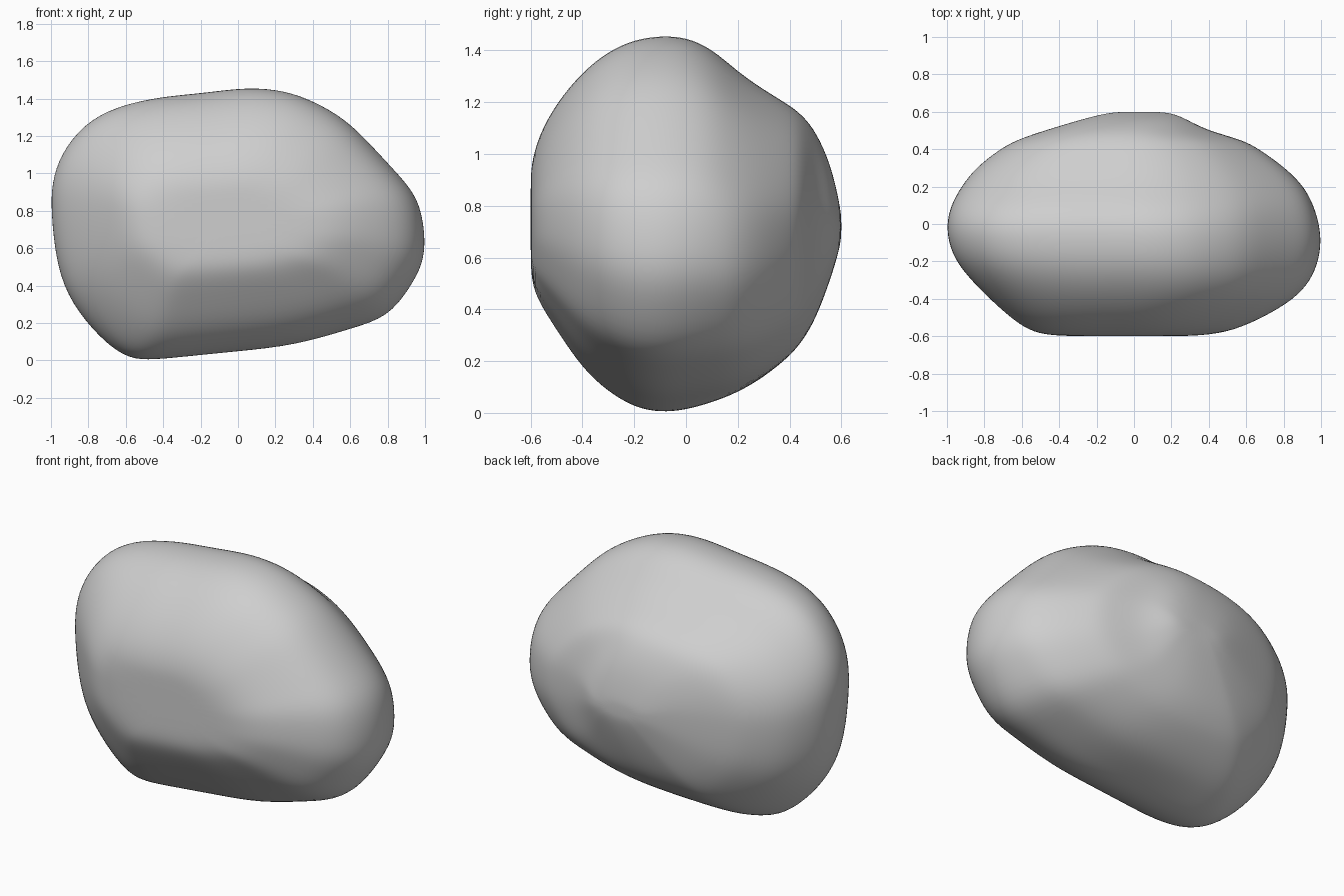
import bpy, bmesh, math

if "Cube" in bpy.data.objects:
    bpy.data.objects.remove(bpy.data.objects["Cube"])

# Front outline of the boulder (x, z)
OUTLINE = [(-1, .8), (-.995, .95), (-.95, 1.1), (-.83, 1.26), (-.65, 1.36), (-.4, 1.41),
           (-.2, 1.425), (.05, 1.46), (.25, 1.44), (.4, 1.385), (.57, 1.29), (.7, 1.16),
           (.83, 1.02), (.93, .91), (.98, .8), (1, .65), (.99, .52), (.92, .39),
           (.8, .23), (.6, .17), (.3, .08), (0, .05), (-.3, .02), (-.5, 0),
           (-.61, .02), (-.74, .12), (-.89, .3), (-.97, .5)]

# Slices from front to back: y, x min, x max, z min, z max
SLICES = [(-.6, -.22, .15, .62, .88), (-.598, -.45, .37, .51, .96),
          (-.57, -.56, .53, .43, 1.07), (-.5, -.66, .69, .32, 1.2),
          (-.4, -.77, .86, .17, 1.32), (-.3, -.87, .945, .08, 1.4),
          (-.2, -.95, .985, .02, 1.445), (-.1, -.99, 1, 0, 1.46),
          (0, -1, .99, .01, 1.455), (.1, -.98, .96, .04, 1.41),
          (.2, -.925, .91, .08, 1.32), (.3, -.85, .81, .14, 1.25),
          (.4, -.72, .67, .22, 1.19), (.45, -.63, .58, .28, 1.15),
          (.5, -.48, .39, .36, 1.09), (.56, -.28, .28, .52, .96),
          (.595, -.14, .2, .64, .8), (.6, -.05, .1, .69, .75)]


def fit(values, low, high):
    """Stretch values to span exactly low..high."""
    a, b = min(values), max(values)
    return [low + (v - a) / (b - a) * (high - low) for v in values]


def section(y, x0, x1, z0, z1):
    """Front outline fitted to a slice, rounder toward the back."""
    w = .7 * min(1, max(0, y / .6))
    us, vs = [], []
    for x, z in OUTLINE:
        u, v = x, z / .73 - 1
        r = math.hypot(u, v)
        us.append(u * (1 - w + w / r))
        vs.append(v * (1 - w + w / r))
    gx, gz = .005 * (x1 - x0) / 2, .007 * (z1 - z0) / 2
    return [(x, y, z) for x, z in zip(fit(us, x0 - gx, x1 + gx), fit(vs, z0 - gz, z1 + gz))]


# Loft the slices and close both ends
bm = bmesh.new()
rings = [[bm.verts.new(p) for p in section(*s)] for s in SLICES]
n = len(OUTLINE)
for a, b in zip(rings, rings[1:]):
    for i in range(n):
        j = (i + 1) % n
        bm.faces.new((a[i], a[j], b[j], b[i]))
for ring in (rings[0], rings[-1]):
    bm.faces.new(ring)
bmesh.ops.recalc_face_normals(bm, faces=bm.faces)
for f in bm.faces:
    f.smooth = True
mesh = bpy.data.meshes.new("boulder")
bm.to_mesh(mesh)
bm.free()

boulder = bpy.data.objects.new("boulder", mesh)
bpy.context.collection.objects.link(boulder)
sub = boulder.modifiers.new("rounding", 'SUBSURF')
sub.levels = sub.render_levels = 2

# Plain stone grey
stone = bpy.data.materials.new("stone grey")
stone.diffuse_color = (.62, .62, .62, 1)
stone.use_nodes = True
stone.node_tree.nodes["Principled BSDF"].inputs["Base Color"].default_value = stone.diffuse_color
mesh.materials.append(stone)
